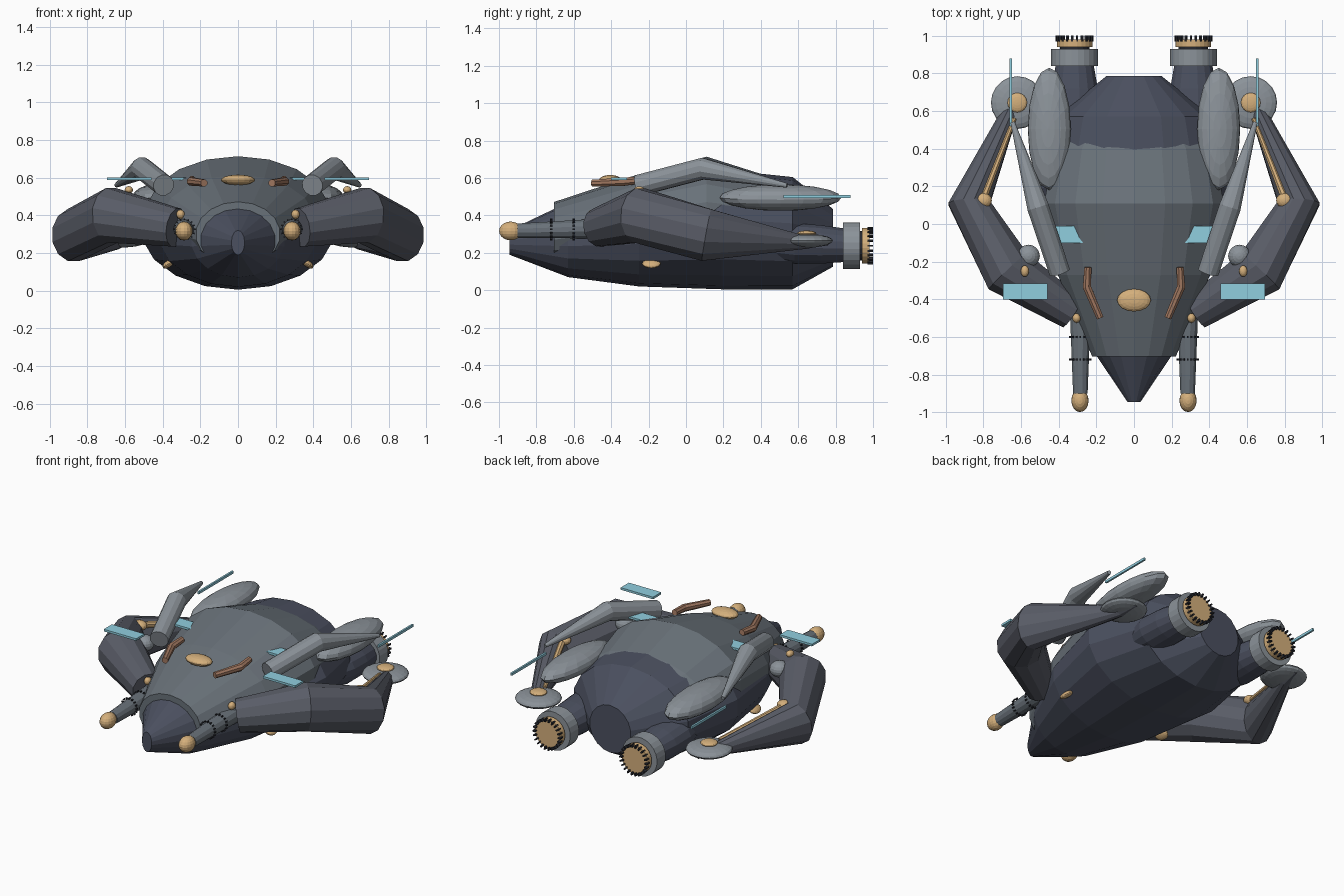
import bpy, bmesh, math
from mathutils import Vector, Matrix

if "Cube" in bpy.data.objects:
    bpy.data.objects.remove(bpy.data.objects["Cube"])


def material(name, rgb):
    m = bpy.data.materials.new(name)
    m.diffuse_color = (*rgb, 1)
    m.use_nodes = True
    m.node_tree.nodes["Principled BSDF"].inputs["Base Color"].default_value = m.diffuse_color
    return m


DARK = material("dark_slate", (0.07, 0.08, 0.115))
ARM = material("arm_grey", (0.10, 0.108, 0.135))
SHELL = material("shell_grey", (0.14, 0.165, 0.19))
LIGHT = material("light_grey", (0.26, 0.29, 0.32))
TAN = material("tan", (0.66, 0.43, 0.20))
BROWN = material("brown", (0.36, 0.19, 0.12))
CYAN = material("cyan", (0.28, 0.62, 0.74))
BLACK = material("black", (0.02, 0.022, 0.03))


def finish(bm, name, mat):
    bmesh.ops.recalc_face_normals(bm, faces=bm.faces[:])
    me = bpy.data.meshes.new(name)
    bm.to_mesh(me)
    bm.free()
    me.materials.append(mat)
    ob = bpy.data.objects.new(name, me)
    bpy.context.collection.objects.link(ob)
    return ob


def skin(name, rings, mat):
    bm = bmesh.new()
    vs = [[bm.verts.new(p) for p in r] for r in rings]
    n = len(rings[0])
    for a, b in zip(vs, vs[1:]):
        for i in range(n):
            j = (i + 1) % n
            bm.faces.new((a[i], a[j], b[j], b[i]))
    bm.faces.new(vs[0])
    bm.faces.new(vs[-1])
    return finish(bm, name, mat)


def loft(name, sections, mat, x=0, sides=16):
    """Elliptical sections (y, centre z, half width, half height)."""
    ang = [2 * math.pi * (i + 0.5) / sides for i in range(sides)]
    return skin(name, [[(x + rx * math.cos(a), y, cz + rz * math.sin(a)) for a in ang]
                       for y, cz, rx, rz in sections], mat)


def limb(name, joints, mat, s=1, sides=12):
    """Tapered tube through joints (x, y, z, side radius, vertical radius)."""
    pts = [Vector((s * j[0], j[1], j[2])) for j in joints]
    rings = []
    for i, (p, j) in enumerate(zip(pts, joints)):
        t = Vector()
        if i > 0:
            t += (p - pts[i - 1]).normalized()
        if i < len(pts) - 1:
            t += (pts[i + 1] - p).normalized()
        side = t.cross(Vector((0, 0, 1))).normalized()
        up = side.cross(t).normalized()
        rings.append([p + side * j[3] * math.cos(a) + up * j[4] * math.sin(a)
                      for a in [2 * math.pi * (k + 0.5) / sides for k in range(sides)]])
    return skin(name, rings, mat)


def ball(name, c, r, mat, rot=0, seg=16):
    bm = bmesh.new()
    bmesh.ops.create_uvsphere(bm, u_segments=seg, v_segments=10, radius=1)
    bm.transform(Matrix.Translation(c) @ Matrix.Rotation(rot, 4, 'Y') @ Matrix.Diagonal((*r, 1)))
    return finish(bm, name, mat)


def box(name, lo, hi, mat):
    bm = bmesh.new()
    lo, hi = Vector(lo), Vector(hi)
    bmesh.ops.create_cube(bm, size=1)
    bm.transform(Matrix.Translation((lo + hi) / 2) @ Matrix.Diagonal((*[abs(v) for v in hi - lo], 1)))
    return finish(bm, name, mat)


def teeth(name, c, radius, size, count, mat):
    """Ring of small blocks around the y axis."""
    bm = bmesh.new()
    for i in range(count):
        m = (Matrix.Translation(c) @ Matrix.Rotation(2 * math.pi * i / count, 4, 'Y')
             @ Matrix.Translation((radius, 0, 0)) @ Matrix.Diagonal((*size, 1)))
        bmesh.ops.create_cube(bm, size=1, matrix=m)
    return finish(bm, name, mat)


# Main body: dark hull with a grey shell over the front and top
loft("hull", [(-0.945, 0.255, 0.035, 0.065), (-0.63, 0.27, 0.25, 0.20),
              (-0.25, 0.295, 0.42, 0.275), (0.19, 0.325, 0.515, 0.32),
              (0.57, 0.305, 0.42, 0.30), (0.785, 0.28, 0.15, 0.155)], DARK, sides=18)
loft("upper_shell", [(-0.705, 0.30, 0.225, 0.172), (-0.27, 0.37, 0.41, 0.245),
                     (0.11, 0.42, 0.485, 0.294), (0.40, 0.40, 0.43, 0.222),
                     (0.60, 0.38, 0.28, 0.15)], SHELL, sides=18)
ball("brow_lamp", (0, -0.405, 0.588), (0.09, 0.06, 0.028), TAN)

for s in (1, -1):
    n = "right" if s > 0 else "left"
    # Big lower arm
    limb(n + "_arm", [(0.33, -0.47, 0.335, 0.095, 0.105), (0.67, -0.25, 0.40, 0.145, 0.15),
                      (0.875, 0.11, 0.295, 0.115, 0.145), (0.64, 0.64, 0.255, 0.04, 0.035),
                      (0.62, 0.76, 0.25, 0.01, 0.01)], ARM, s)
    ball(n + "_arm_panel", (s * 0.56, -0.17, 0.46), (0.06, 0.06, 0.05), LIGHT)
    ball(n + "_arm_stud", (s * 0.58, -0.25, 0.535), (0.022, 0.03, 0.02), TAN)
    ball(n + "_elbow_stud", (s * 0.80, 0.125, 0.40), (0.045, 0.04, 0.03), TAN)
    limb(n + "_forearm_rod", [(0.80, 0.14, 0.395, 0.022, 0.022),
                              (0.635, 0.56, 0.295, 0.012, 0.012)], TAN, s, 8)
    ball(n + "_hand_disc", (s * 0.62, 0.645, 0.265), (0.14, 0.14, 0.036), LIGHT, seg=20)
    ball(n + "_hand_hub", (s * 0.62, 0.645, 0.303), (0.052, 0.052, 0.016), TAN)
    # Slim upper arm, pod and fins
    limb(n + "_upper_arm", [(0.395, -0.255, 0.56, 0.058, 0.058), (0.51, 0.09, 0.65, 0.06, 0.06),
                            (0.645, 0.54, 0.56, 0.012, 0.012)], LIGHT, s)
    ball(n + "_back_pod", (s * 0.45, 0.505, 0.495), (0.115, 0.325, 0.07), LIGHT, s * 0.1)
    box(n + "_arm_plate", (s * 0.46, -0.40, 0.588), (s * 0.695, -0.315, 0.602), CYAN)
    box(n + "_shell_plate", (s * 0.20, -0.10, 0.588), (s * 0.435, -0.01, 0.602), CYAN)
    box(n + "_tail_fin", (s * 0.648, 0.52, 0.492), (s * 0.66, 0.88, 0.508), CYAN)
    # Front gun
    loft(n + "_gun", [(-0.45, 0.33, 0.058, 0.055), (-0.90, 0.318, 0.04, 0.04)], SHELL, s * 0.285, 12)
    for k, y in enumerate((-0.60, -0.72)):
        teeth(f"{n}_gun_ring_{k}", (s * 0.285, y, 0.325), 0.054, (0.01, 0.012, 0.008), 16, BLACK)
    ball(n + "_gun_tip", (s * 0.287, -0.938, 0.317), (0.046, 0.061, 0.05), TAN)
    ball(n + "_gun_stud", (s * 0.305, -0.50, 0.405), (0.022, 0.025, 0.025), TAN)
    # Details on the shell and belly
    limb(n + "_shell_pipe", [(0.245, -0.23, 0.59, 0.02, 0.02), (0.25, -0.335, 0.58, 0.024, 0.024),
                             (0.18, -0.50, 0.572, 0.02, 0.02)], BROWN, s, 8)
    ball(n + "_belly_lamp", (s * 0.37, -0.185, 0.142), (0.035, 0.05, 0.018), TAN, s * 0.6)
    # Rear engine
    x = s * 0.315
    loft(n + "_engine", [(0.40, 0.26, 0.09, 0.09), (0.58, 0.25, 0.13, 0.11),
                         (0.72, 0.245, 0.125, 0.105), (0.86, 0.24, 0.10, 0.09)], DARK, x)
    loft(n + "_engine_ring", [(0.84, 0.238, 0.126, 0.126), (0.93, 0.238, 0.126, 0.126)], LIGHT, x, 24)
    loft(n + "_engine_neck", [(0.92, 0.238, 0.08, 0.08), (0.945, 0.238, 0.08, 0.08)], BLACK, x)
    loft(n + "_engine_nozzle", [(0.94, 0.238, 0.095, 0.095), (0.98, 0.238, 0.095, 0.095)], TAN, x, 24)
    teeth(n + "_engine_teeth", (x, 0.985, 0.238), 0.092, (0.018, 0.03, 0.009), 22, BLACK)
